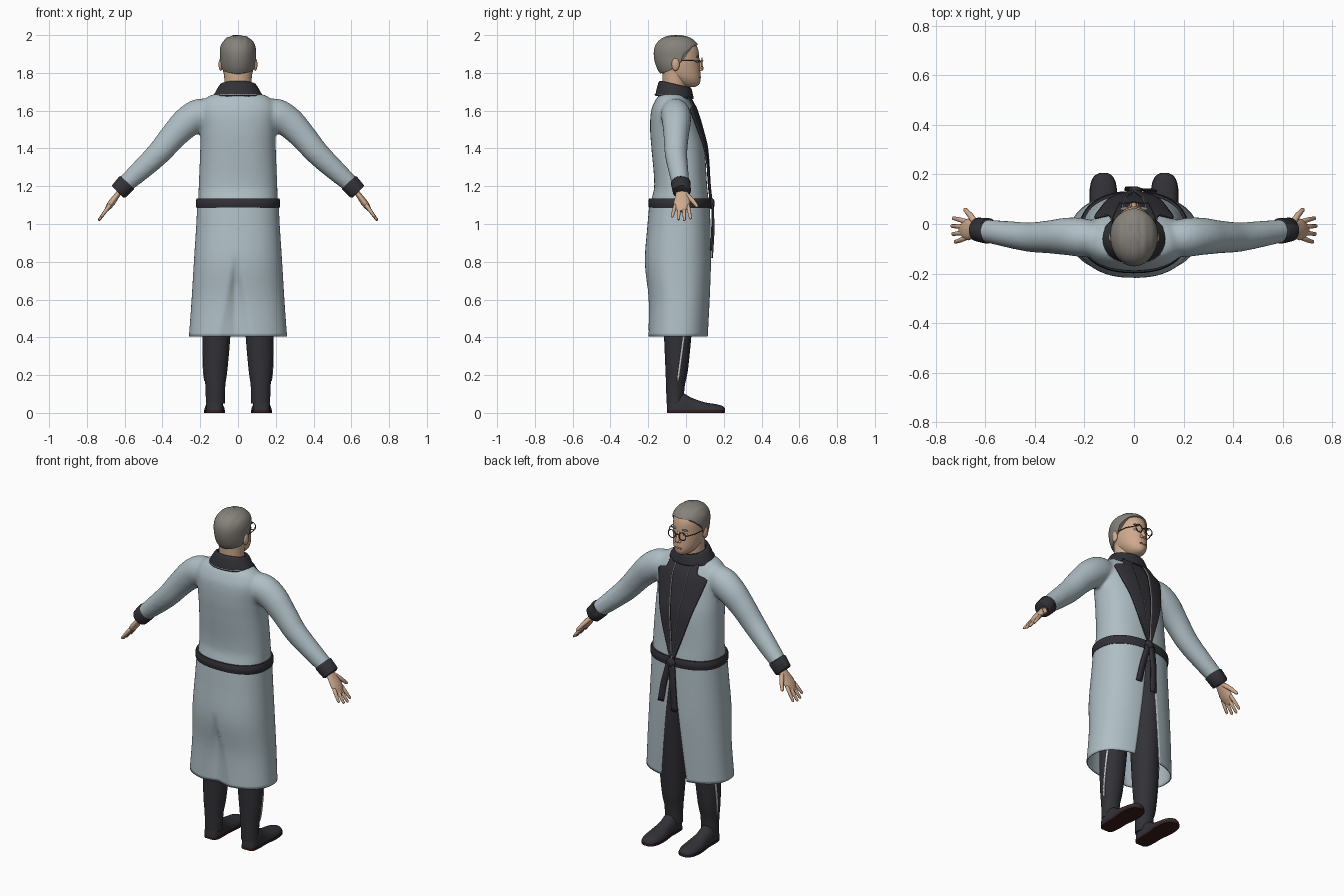
import bpy, bmesh, math
from mathutils import Vector

if "Cube" in bpy.data.objects:
    bpy.data.objects.remove(bpy.data.objects["Cube"])


def material(name, r, g, b):
    m = bpy.data.materials.new(name)
    m.use_nodes = True
    m.diffuse_color = (r, g, b, 1)
    bsdf = m.node_tree.nodes["Principled BSDF"]
    bsdf.inputs["Base Color"].default_value = (r, g, b, 1)
    bsdf.inputs["Roughness"].default_value = 0.8
    return m


COAT = material("pale blue grey", 0.43, 0.52, 0.56)
DARK = material("charcoal cloth", 0.032, 0.031, 0.038)
SKIN = material("skin", 0.62, 0.40, 0.27)
HAIR = material("grey hair", 0.24, 0.225, 0.20)
WHITE = material("white trim", 0.75, 0.75, 0.75)
SOLE = material("dark red sole", 0.04, 0.012, 0.012)
METAL = material("brown metal", 0.07, 0.045, 0.03)
LIP = material("lip", 0.42, 0.21, 0.15)


def at(rows, k):
    """Smooth lookup of the remaining columns by the first column."""
    n = len(rows)
    i = 0
    while i < n - 2 and k > rows[i + 1][0]:
        i += 1
    a, b = rows[i], rows[i + 1]
    p, q = rows[max(i - 1, 0)], rows[min(i + 2, n - 1)]
    h = b[0] - a[0]
    t = min(max((k - a[0]) / h, 0), 1)
    out = []
    for c in range(1, len(a)):
        m0 = (b[c] - p[c]) / (b[0] - p[0]) * h
        m1 = (q[c] - a[c]) / (q[0] - a[0]) * h
        d = a[c] - b[c]
        out.append(a[c] + t * (m0 + t * (-3 * d - 2 * m0 - m1 + t * (2 * d + m0 + m1))))
    return out


def sheet(f, nu, nv, closed=True, cap=True):
    cols = nu if closed else nu + 1
    verts = [Vector(f(i / nu, j / nv)) for j in range(nv + 1) for i in range(cols)]
    faces = []
    for j in range(nv):
        for i in range(nu):
            k = (i + 1) % cols
            faces.append((j * cols + i, j * cols + k, (j + 1) * cols + k, (j + 1) * cols + i))
    if closed and cap:
        faces += [tuple(range(cols)), tuple(range(nv * cols, (nv + 1) * cols))]
    return verts, faces


def mirror(part):
    return [Vector((-v.x, v.y, v.z)) for v in part[0]], part[1]


def build(name, parts, mat, solid=0.0, both=False):
    if both:
        parts = parts + [mirror(p) for p in parts]
    bm = bmesh.new()
    for verts, faces in parts:
        vs = [bm.verts.new(v) for v in verts]
        for f in faces:
            bm.faces.new([vs[i] for i in f])
    bmesh.ops.recalc_face_normals(bm, faces=bm.faces)
    me = bpy.data.meshes.new(name)
    bm.to_mesh(me)
    bm.free()
    me.materials.append(mat)
    ob = bpy.data.objects.new(name, me)
    bpy.context.scene.collection.objects.link(ob)
    bpy.ops.object.select_all(action="DESELECT")
    ob.select_set(True)
    bpy.context.view_layer.objects.active = ob
    bpy.ops.object.shade_smooth_by_angle(angle=math.radians(50))
    if solid:
        m = ob.modifiers.new("thickness", "SOLIDIFY")
        m.thickness, m.offset = solid, 0
    return ob


def oval(a, yb, yf, rx, p=2.0, grow=0.0):
    """Point on a superellipse between a back and a front limit."""
    c, s = math.cos(a), math.sin(a)
    bend = lambda t: math.copysign(abs(t) ** (2 / p), t)
    return (rx + grow) * bend(c), (yb + yf) / 2 + ((yf - yb) / 2 + grow) * bend(s)


def ball(c, r):
    def f(u, v):
        a, b = u * math.tau, math.pi * (0.02 + 0.96 * v)
        return (c[0] + r[0] * math.cos(a) * math.sin(b), c[1] + r[1] * math.sin(a) * math.sin(b),
                c[2] + r[2] * math.cos(b))
    return sheet(f, 20, 12)


def limb(pts, round_ends=True, n=12, flat=1.0):
    """Tapered tube through (x, y, z, radius) points."""
    rows = [(Vector(p[:3]), p[3]) for p in pts]
    if round_ends:
        (a, ra), (b, rb) = rows[0], rows[-1]
        da, db = (a - rows[1][0]).normalized(), (b - rows[-2][0]).normalized()
        rows = [(a + da * ra * 0.8, ra * 0.45)] + rows + [(b + db * rb * 0.8, rb * 0.45)]
    last = len(rows) - 1

    def f(u, v):
        j = round(v * last)
        t = (rows[min(j + 1, last)][0] - rows[max(j - 1, 0)][0]).normalized()
        side = Vector((0, 1, 0)) if abs(t.y) < 0.9 else Vector((1, 0, 0))
        side = (side - t * side.dot(t)).normalized()
        a = u * math.tau
        return rows[j][0] + rows[j][1] * (side * math.cos(a) + t.cross(side) * math.sin(a) * flat)
    return sheet(f, n, last)


# Coat body and sleeves, fused into one smooth skin
TORSO = [(1.06, -.19, .12, .212), (1.12, -.185, .12, .21), (1.2, -.168, .112, .208),
         (1.4, -.183, .098, .2), (1.5, -.19, .075, .2), (1.6, -.185, .045, .205),
         (1.65, -.165, .02, .185), (1.68, -.145, 0, .15), (1.695, -.125, -.02, .10)]
SLEEVE = [(.12, 1.565, -.06, .085, .06), (.2, 1.578, -.055, .086, .078), (.27, 1.538, -.05, .082, .076),
          (.34, 1.468, -.052, .072, .067), (.42, 1.375, -.053, .064, .06),
          (.52, 1.28, -.04, .055, .053), (.615, 1.195, -.025, .044, .045)]
BULGE = 2.3


def torso(u, v):
    z = 1.06 + .635 * v
    return (*oval(u * math.tau, *at(TORSO, z), BULGE), z)


def sleeve(u, v):
    x = .12 + .495 * v
    z, y, rv, ry = at(SLEEVE, x)
    t = Vector((.02, 0, at(SLEEVE, x + .01)[0] - at(SLEEVE, x - .01)[0])).normalized()
    a = u * math.tau
    return Vector((x, y + ry * math.cos(a), z)) + Vector((-t.z, 0, t.x)) * rv * math.sin(a)


arm = sheet(sleeve, 32, 30)
coat = build("coat_top", [sheet(torso, 64, 40), arm, mirror(arm)], COAT)
fuse = coat.modifiers.new("fuse", "REMESH")
fuse.mode, fuse.voxel_size, fuse.use_smooth_shade = "VOXEL", .01, True
soft = coat.modifiers.new("soften", "SMOOTH")
soft.factor, soft.iterations = .5, 8

# Coat skirt, open at the front with a folded vent at the back
SKIRT = [(.405, -.2, .117, .256), (.6, -.196, .125, .242), (.8, -.214, .13, .23),
         (1.0, -.2, .126, .217), (1.11, -.19, .122, .212)]


def skirt(u, v):
    z = .405 + .705 * v
    row = at(SKIRT, z)
    gap = .012 + .11 * max(0, 1.07 - z)
    da = (gap / row[2]) ** (BULGE / 2)
    x, y = oval(math.pi / 2 + da + u * (math.tau - 2 * da), *row, BULGE)
    w = .2 * max(0.001, .87 - z)
    if y < 0:
        y += .03 * max(0, 1 - abs(x + .01) / w) * min(1, (.88 - z) * 5)
    return x, y, z


build("coat_skirt", [sheet(skirt, 120, 40, closed=False)], COAT, .007)

# Belt, knot and hanging tails
def belt(u, v):
    a = v * math.tau
    x, y = oval(u * math.tau, -.188, .122, .212, BULGE, .002 + .009 * math.cos(a))
    return x, y, 1.11 + .026 * max(-1, min(1, 1.4 * math.sin(a)))


def ribbon(pts, w):
    def f(u, v):
        x, y, z = at(pts, v)
        return x + w * (u - .5), y, z
    return sheet(f, 2, 12, closed=False)


build("belt", [sheet(belt, 72, 12, cap=False)], DARK)
build("belt_knot", [ball((.005, .136, 1.108), (.028, .016, .03))], DARK)
build("belt_tails", [ribbon([(0, .015, .14, 1.1), (.5, .05, .138, .98), (1, .075, .132, .86)], .036),
                     ribbon([(0, -.005, .142, 1.1), (.5, -.015, .146, .97), (1, -.02, .138, .82)], .038)],
      DARK, .009)

# Lapels, shirt front and white piping laid over the chest
OUTER = [(1.13, .014), (1.3, .072), (1.45, .118), (1.59, .157), (1.61, .153), (1.625, .105), (1.675, .092)]
INNER = [(1.13, .003), (1.4, .03), (1.6, .05), (1.675, .045)]


def chest(x, z, lift):
    yb, yf, rx = at(TORSO, z)
    bow = max(0, 1 - (abs(x) / rx) ** BULGE) ** (1 / BULGE)
    return x, (yb + yf) / 2 + (yf - yb) / 2 * bow + lift, z


def panel(left, right, lift):
    def f(u, v):
        z = 1.13 + .545 * v
        a, b = left(z), right(z)
        return chest(a + (b - a) * u, z, lift)
    return sheet(f, 10, 44, closed=False)


inner, outer = (lambda z: at(INNER, z)[0]), (lambda z: at(OUTER, z)[0])
build("shirt_front", [panel(lambda z: -inner(z), inner, .007)], DARK, .006)
build("lapels", [panel(inner, outer, .014)], DARK, .01, both=True)
build("lapel_piping", [panel(lambda z: inner(z) - .003, inner, .018)], WHITE, .004, both=True)

# Collar around the neck
COLLAR = [(0, -.157, .035, .128, 1.67), (.35, -.15, .03, .112, 1.70), (.7, -.138, .022, .09, 1.735),
          (1, -.13, .014, .08, 1.728)]


def collar(u, v):
    yb, yf, rx, z = at(COLLAR, v)
    x, y = oval(u * math.tau, yb, yf, rx)
    return x, y, z - (.08 + .18 * v) * (y + .06)


build("collar", [sheet(collar, 48, 10, cap=False)], DARK, .012)
build("collar_piping", [sheet(lambda u, v: (*oval(math.pi * (1.2 + .6 * u), -.156, .03, .124, 2, .008),
                                            1.684 + .004 * v), 24, 1, closed=False)], WHITE, .003)

# Head, neck and hair
HEAD = [(1.726, -.03, .05, .022), (1.74, -.06, .071, .044), (1.77, -.095, .077, .066),
        (1.80, -.13, .076, .077), (1.84, -.15, .072, .084), (1.88, -.16, .07, .086), (1.92, -.16, .065, .086),
        (1.95, -.148, .052, .078), (1.972, -.125, .028, .06), (1.984, -.098, 0, .04), (1.989, -.07, -.03, .018)]
HAIRLINE = [(-.2, 1.79), (-.12, 1.805), (-.08, 1.82), (-.065, 1.84), (-.035, 1.85), (-.02, 1.895),
            (.01, 1.925), (.035, 1.945), (.1, 1.95)]


def head(u, v):
    z = 1.726 + .263 * math.sin(v * math.pi / 2)
    return (*oval(u * math.tau, *at(HEAD, z)), z)


def hair(u, v):
    a, low = u * math.tau, 1.87
    for _ in range(20):
        low += .4 * (at(HAIRLINE, oval(a, *at(HEAD, low))[1])[0] - low)
    z = low + (1.989 - low) * math.sin(v * math.pi / 2)
    x, y = oval(a, *at(HEAD, z), 2, .004)
    return x, y, z + v * (.004 + .002 * math.sin(x * 190))


build("head", [sheet(head, 56, 40)], SKIN)
build("neck", [sheet(lambda u, v: (*oval(u * math.tau, -.125, .005, .07 + .004 * v), 1.66 + .16 * v), 32, 4)], SKIN)
build("hair", [sheet(hair, 72, 20)], HAIR, .011)
build("ears", [ball((.091, -.055, 1.845), (.012, .021, .034))], SKIN, both=True)
build("nose", [limb([(0, .062, 1.875, .008), (0, .074, 1.845, .01), (0, .081, 1.822, .013)]),
               ball((.01, .076, 1.817), (.009, .01, .008)), ball((-.01, .076, 1.817), (.009, .01, .008))], SKIN)
build("eyes", [ball((.034, .056, 1.86), (.014, .01, .007))], WHITE, both=True)
build("irises", [ball((.034, .064, 1.86), (.005, .004, .005))], DARK, both=True)
build("eyebrows", [ball((.036, .062, 1.886), (.02, .008, .005))], HAIR, both=True)
build("mouth", [ball((0, .073, 1.776), (.024, .007, .006))], LIP)


# Spectacles
def rim(u, v):
    a, b = u * math.tau, v * math.tau
    r = .023 + .0025 * math.cos(b)
    return .035 + r * math.cos(a), .085 + .0025 * math.sin(b), 1.857 + r * math.sin(a)


build("spectacles", [sheet(rim, 28, 8, cap=False), limb([(0, .09, 1.864, .0025), (.013, .086, 1.862, .0025)], n=8),
                     limb([(.058, .085, 1.862, .0025), (.085, .03, 1.865, .0025), (.092, -.05, 1.865, .0025)], n=8)],
      METAL, both=True)

# Cuffs and hands
build("cuffs", [limb([(.585, -.028, 1.223, .047), (.59, -.028, 1.217, .052), (.632, -.022, 1.172, .048),
                      (.636, -.022, 1.168, .04)], False, 28)], DARK, both=True)
REACH = Vector((.59, 0, -.81))
WRIST = Vector((.62, -.02, 1.18))


def on_hand(d, y, r):
    return (*(WRIST + REACH * d + Vector((0, y, 0))), r)


parts = [limb([on_hand(0, 0, .03), on_hand(.04, 0, .037), on_hand(.085, -.002, .044), on_hand(.11, -.004, .038)],
              n=20, flat=.42)]
for k, length in enumerate((.085, .095, .09, .072)):
    y = .03 - .022 * k
    parts.append(limb([on_hand(.1, y, .0105), on_hand(.1 + length / 2, y * 1.25, .0095),
                       on_hand(.1 + length, y * 1.45, .0075)]))
parts.append(limb([on_hand(.03, .02, .014), on_hand(.07, .055, .012), on_hand(.105, .078, .009)]))
build("hands", parts, SKIN, both=True)

# Trousers with a white side stripe
LEG = [(.05, .12, -.058, .05, .045), (.15, .12, -.056, .053, .05), (.21, .12, -.05, .062, .058),
       (.4, .115, -.044, .074, .072), (.7, .105, -.035, .08, .09), (1.08, .092, -.03, .09, .11)]


def leg(u, v):
    z = .05 + 1.03 * v
    x, y, rx, ry = at(LEG, z)
    return x + rx * math.cos(u * math.tau), y + ry * math.sin(u * math.tau), z


def stripe(u, v):
    z = .17 + .3 * v
    x, cy, rx, ry = at(LEG, z)
    y = -.048 + .04 * v + .009 * u
    return x + rx * math.sqrt(1 - ((y - cy) / ry) ** 2) + .002, y, z


build("trousers", [sheet(leg, 32, 30)], DARK, both=True)
build("trouser_stripes", [sheet(stripe, 1, 16, closed=False)], WHITE, .004, both=True)

# Shoes and soles
SHOE = [(-.1, .022, .06), (-.085, .04, .095), (-.03, .046, .11), (.03, .046, .08), (.1, .054, .056),
        (.16, .05, .046), (.195, .034, .036), (.207, .012, .025)]


def shoe(u, v):
    y = -.1 + .307 * v
    rx, top = at(SHOE, y)
    a = u * math.tau
    return .124 + rx * math.cos(a), y, .012 + max(0, math.sin(a)) ** .8 * (top - .012)


def sole(u, v):
    y = -.1 + .307 * v
    a = u * math.tau + math.pi / 4
    return .124 + (at(SHOE, y)[0] + .002) * math.copysign(1, math.cos(a)), y, .014 * (math.sin(a) > 0)


build("shoes", [sheet(shoe, 28, 36)], DARK, both=True)
build("soles", [sheet(sole, 4, 36)], SOLE, both=True)
